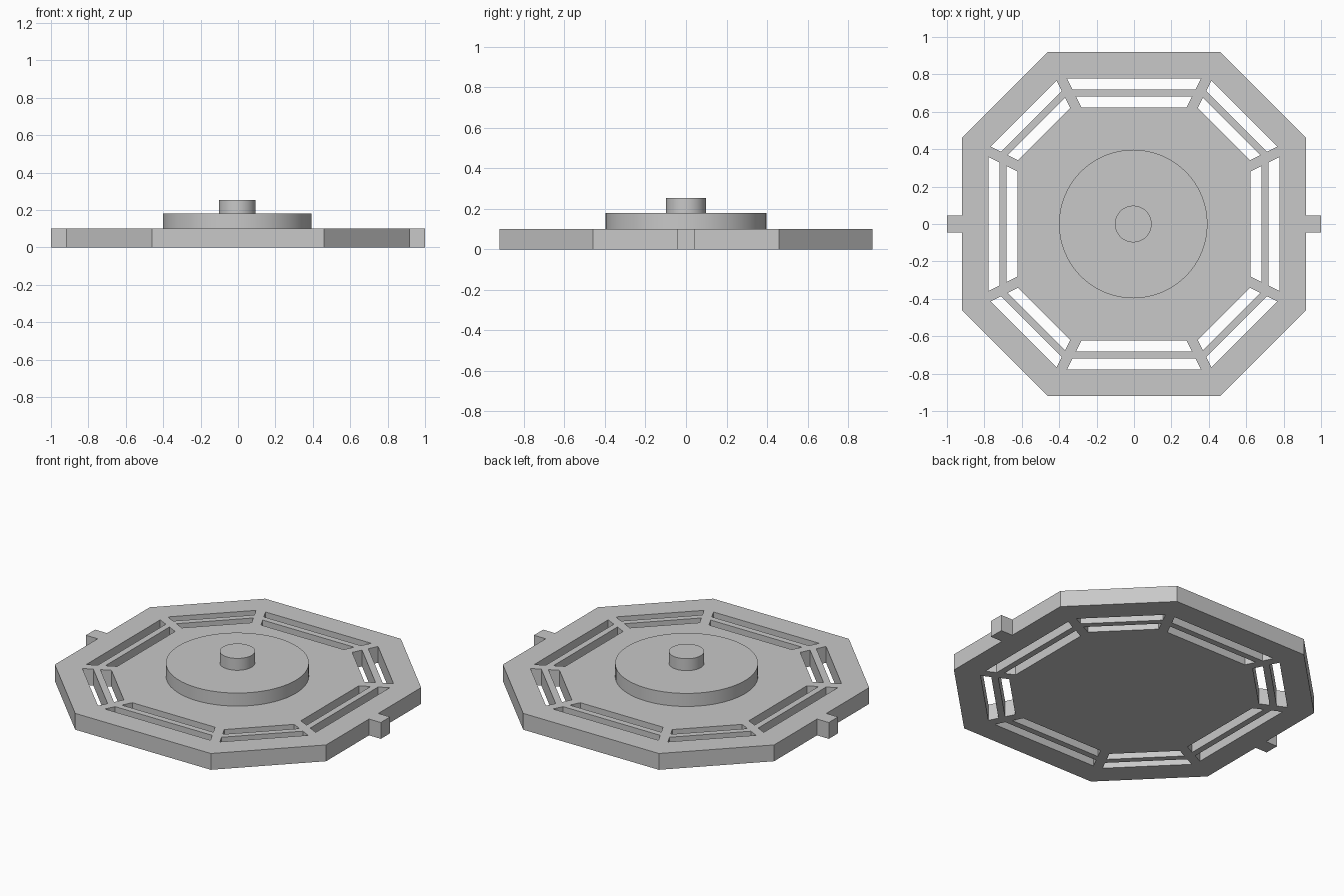
import bpy
from mathutils import Vector

cube = bpy.data.objects.get("Cube")
if cube:
    bpy.data.objects.remove(cube, do_unlink=True)

# Single plain grey
GREY = (0.58, 0.58, 0.58, 1.0)
grey = bpy.data.materials.new("plain grey")
grey.use_nodes = True
grey.diffuse_color = GREY
grey.node_tree.nodes["Principled BSDF"].inputs["Base Color"].default_value = GREY

R, THICK = 0.92, 0.10            # plate half width and thickness
SPOKE = 0.0277                   # half width of the spokes
SLOTS = [(0.142, 0.20), (0.238, 0.297)]   # slot edges, measured in from the rim
TAB_X, TAB_Y = 1.0, 0.045

# Octagon corners, counter-clockwise from the lower right
h = R / 2
corners = [Vector(c) for c in ((R, -h), (R, h), (h, R), (-h, R),
                               (-R, h), (-R, -h), (-h, -R), (h, -R))]


def perp(v):
    return Vector((-v.y, v.x))


def slot_outline(a, b, near, far):
    """Trapezoid parallel to rim edge a-b, bounded by the spokes at both corners."""
    n = -perp((b - a).normalized())
    rim = n.dot(a)
    pts = []
    for corner, side, inset in ((a, 1, near), (b, -1, near), (b, -1, far), (a, 1, far)):
        along = corner.normalized()
        shift = perp(along) * SPOKE * side
        t = (rim - inset - n.dot(shift)) / n.dot(along)
        pts.append(along * t + shift)
    return pts


# Plate outline, with a tab on the right and left edges
outline = []
for i, c in enumerate(corners):
    outline.append(c)
    if i in (0, 4):
        s = 1 if c.x > 0 else -1
        outline += [Vector((s * x, s * y)) for x, y in
                    ((R, -TAB_Y), (TAB_X, -TAB_Y), (TAB_X, TAB_Y), (R, TAB_Y))]

loops = [outline]
for i in range(8):
    for near, far in SLOTS:
        loops.append(slot_outline(corners[i], corners[(i + 1) % 8], near, far))

# Slotted plate: filled, extruded outline with holes
curve = bpy.data.curves.new("slotted_plate", 'CURVE')
curve.dimensions = '2D'
curve.fill_mode = 'BOTH'
curve.extrude = THICK / 2
for loop in loops:
    spline = curve.splines.new('POLY')
    spline.points.add(len(loop) - 1)
    for point, p in zip(spline.points, loop):
        point.co = (p.x, p.y, 0, 1)
    spline.use_cyclic_u = True
    spline.use_smooth = False
plate = bpy.data.objects.new("slotted_plate", curve)
bpy.context.collection.objects.link(plate)
plate.location.z = THICK / 2
curve.materials.append(grey)
bpy.ops.object.select_all(action='DESELECT')
plate.select_set(True)
bpy.context.view_layer.objects.active = plate
bpy.ops.object.convert(target='MESH')
bpy.ops.object.shade_flat()


def disc(name, radius, bottom, top):
    bpy.ops.mesh.primitive_cylinder_add(vertices=64, radius=radius, depth=top - bottom,
                                        location=(-0.004, 0, (top + bottom) / 2))
    ob = bpy.context.object
    ob.name = name
    ob.data.materials.append(grey)
    bpy.ops.object.shade_smooth_by_angle()


# Stepped hub
disc("hub_disc", 0.397, THICK, 0.18)
disc("hub_knob", 0.098, 0.18, 0.253)
